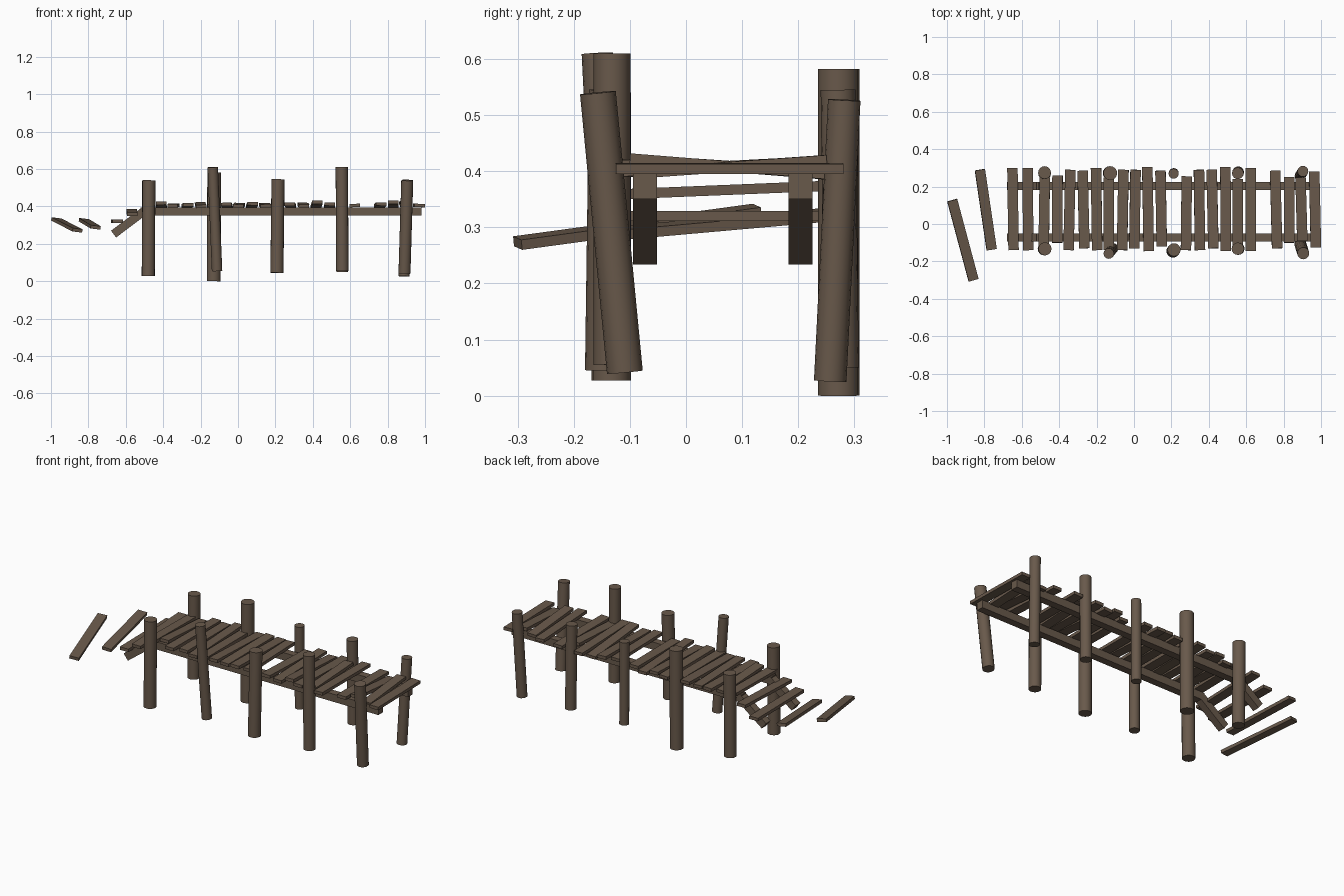
import bpy, bmesh, math, random
from mathutils import Vector, Matrix

random.seed(4)
wood = bpy.data.materials.new("weathered_wood")
wood.diffuse_color = (0.14, 0.10, 0.07, 1)


def finish(name, bm, smooth=False):
    me = bpy.data.meshes.new(name)
    bm.to_mesh(me)
    bm.free()
    me.materials.append(wood)
    ob = bpy.data.objects.new(name, me)
    bpy.context.collection.objects.link(ob)
    if smooth:
        me.shade_smooth()
        me.set_sharp_from_angle(angle=math.radians(40))
    return ob


def beam(name, a, b, width, thick, roll=0.0):
    """Rectangular timber whose centre line runs from a to b."""
    a, b = Vector(a), Vector(b)
    d = (b - a).normalized()
    side = d.cross(Vector((0, 0, 1))).normalized()
    up = side.cross(d)
    rot = Matrix((side, d, up)).transposed().to_4x4()
    rot = rot @ Matrix.Rotation(roll, 4, 'Y')
    size = Matrix.Diagonal((width, (b - a).length, thick, 1))
    bm = bmesh.new()
    bmesh.ops.create_cube(bm, size=1, matrix=Matrix.Translation((a + b) / 2) @ rot @ size)
    return finish(name, bm)


def post(name, bottom, top, r):
    a, b = Vector(bottom), Vector(top)
    d = b - a
    m = Matrix.Translation((a + b) / 2) @ Vector((0, 0, 1)).rotation_difference(d).to_matrix().to_4x4()
    bm = bmesh.new()
    bmesh.ops.create_cone(bm, cap_ends=True, segments=16, radius1=r, radius2=r,
                          depth=d.length, matrix=m)
    return finish(name, bm, True)


# Posts: bottom, top, radius
front_posts = [
    ((-0.48, -0.133, 0.027), (-0.476, -0.133, 0.54), 0.035),
    ((-0.112, -0.13, 0.055), (-0.135, -0.158, 0.61), 0.028),
    ((0.208, -0.145, 0.045), (0.214, -0.138, 0.545), 0.035),
    ((0.558, -0.132, 0.055), (0.555, -0.132, 0.61), 0.033),
    ((0.89, -0.109, 0.042), (0.905, -0.157, 0.54), 0.032),
]
back_posts = [
    ((-0.478, 0.27, 0.045), (-0.478, 0.275, 0.535), 0.034),
    ((-0.13, 0.272, 0.0), (-0.127, 0.272, 0.582), 0.037),
    ((0.212, 0.272, 0.05), (0.212, 0.269, 0.535), 0.027),
    ((0.557, 0.277, 0.05), (0.555, 0.271, 0.545), 0.031),
    ((0.888, 0.257, 0.026), (0.903, 0.282, 0.527), 0.029),
]
for label, row in (("front_post", front_posts), ("back_post", back_posts)):
    for bottom, top, r in row:
        post(label, bottom, top, r)

# Stringers: level run plus broken, sagging end
for label, y in (("front", -0.073), ("back", 0.204)):
    beam(label + "_stringer", (-0.52, y, 0.373), (0.98, y, 0.373), 0.043, 0.045)
    beam(label + "_broken_stringer", (-0.665, y, 0.252), (-0.495, y, 0.38), 0.043, 0.045)

# Deck planks: x, front y, back y, rise of the front end
planks = [
    (-0.48, -0.14, 0.25, 0.0), (-0.41, -0.10, 0.26, 0.010),
    (-0.345, -0.14, 0.29, -0.002), (-0.27, -0.13, 0.285, 0.003),
    (-0.20, -0.14, 0.30, -0.007), (-0.135, -0.14, 0.25, 0.0),
    (-0.06, -0.14, 0.29, 0.005), (0.005, -0.13, 0.29, -0.004),
    (0.075, -0.145, 0.305, 0.008), (0.145, -0.12, 0.285, -0.003),
    (0.28, -0.14, 0.255, 0.005), (0.35, -0.14, 0.29, -0.005),
    (0.42, -0.13, 0.29, 0.014), (0.49, -0.145, 0.305, 0.006),
    (0.555, -0.14, 0.24, -0.010), (0.625, -0.145, 0.30, 0.0),
    (0.76, -0.13, 0.285, 0.006), (0.83, -0.10, 0.25, 0.014),
    (0.895, -0.09, 0.25, -0.012), (0.968, -0.125, 0.28, 0.0),
]
for x, y0, y1, rise in planks:
    yaw = random.uniform(-0.006, 0.006)
    z = 0.405 + abs(rise) * 0.25
    beam("deck_plank", (x + yaw, y0, z + rise), (x - yaw, y1, z - rise),
         0.056, 0.018, random.uniform(-0.04, 0.04))

# Planks resting on the broken end, and loose ones beyond it
beam("sagging_plank", (-0.644, -0.14, 0.32), (-0.65, 0.30, 0.32), 0.056, 0.018)
beam("sagging_plank", (-0.565, -0.14, 0.358), (-0.569, 0.30, 0.376), 0.056, 0.018)
beam("loose_plank", (-0.761, -0.137, 0.288), (-0.824, 0.29, 0.326), 0.054, 0.018, 0.12)
beam("loose_plank", (-0.858, -0.30, 0.272), (-0.972, 0.127, 0.330), 0.054, 0.018, 0.12)
